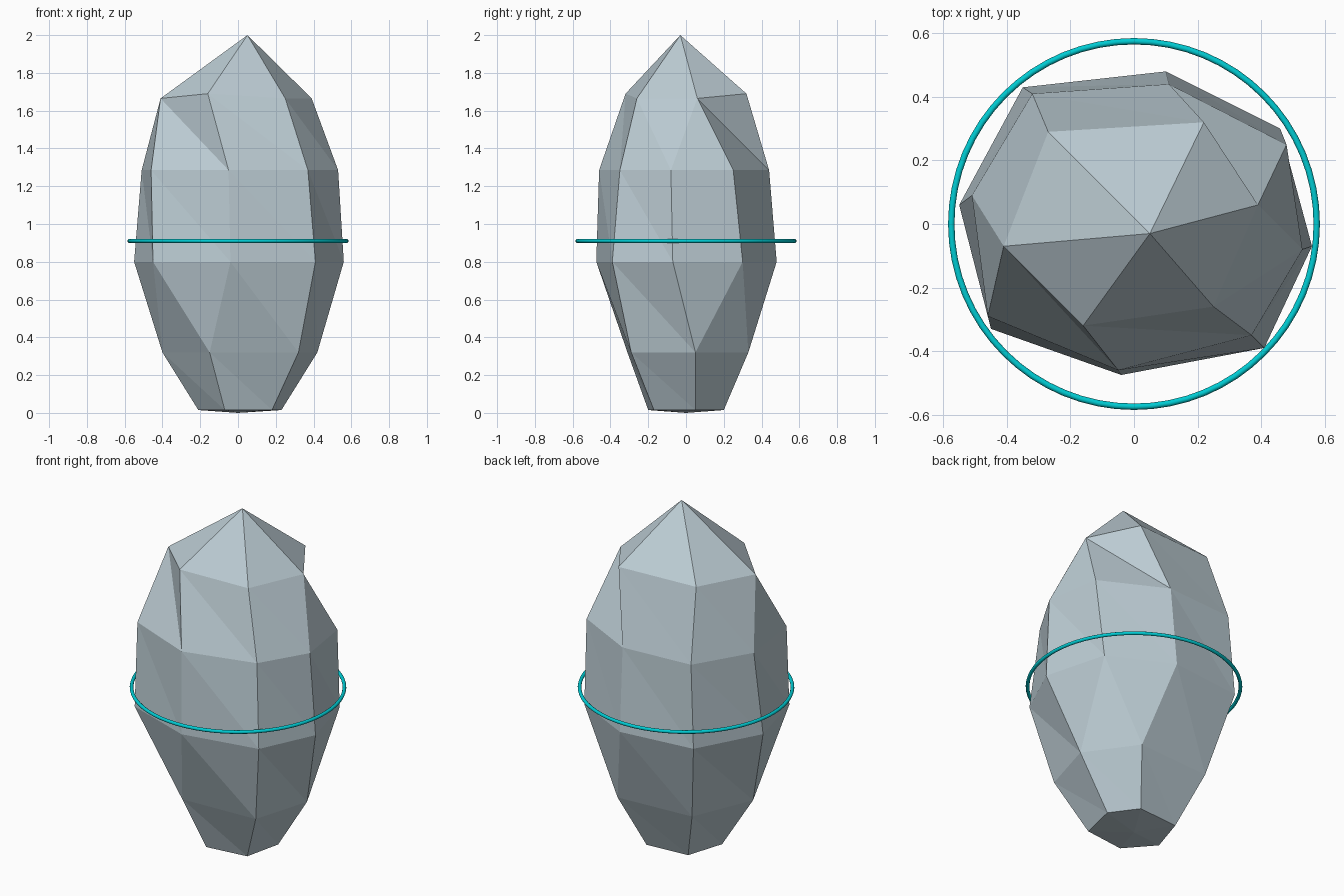
import bpy
import bmesh

cube = bpy.data.objects.get("Cube")
if cube:
    bpy.data.objects.remove(cube, do_unlink=True)


def make_material(name, colour):
    mat = bpy.data.materials.new(name)
    mat.use_nodes = True
    mat.diffuse_color = (*colour, 1)
    bsdf = mat.node_tree.nodes["Principled BSDF"]
    bsdf.inputs["Base Color"].default_value = (*colour, 1)
    return mat


stone_grey = make_material("pale blue grey stone", (0.50, 0.60, 0.65))
teal = make_material("bright teal", (0.0, 0.60, 0.65))

# Outlines: counter-clockwise from the +x side
BASE = [(0.23, 0.05), (0.12, 0.20), (-0.14, 0.18), (-0.21, -0.04), (-0.07, -0.20), (0.18, -0.17)]
LOW = [(0.42, 0.05), (0.22, 0.33), (-0.25, 0.30), (-0.40, -0.06), (-0.15, -0.31), (0.32, -0.29)]
BELLY = [(0.56, -0.07), (0.46, 0.30), (0.10, 0.48), (-0.35, 0.43),
         (-0.55, 0.06), (-0.45, -0.33), (-0.04, -0.475), (0.41, -0.39)]
CHEST = [(0.53, -0.08), (0.48, 0.25), (0.11, 0.44), (-0.32, 0.41),
         (-0.51, 0.09), (-0.46, -0.29), (-0.05, -0.46), (0.37, -0.35)]
SHOULDER = [(0.39, 0.06), (0.22, 0.32), (-0.27, 0.29), (-0.41, -0.07), (-0.16, -0.32), (0.25, -0.26)]
# Six-sided rings meet eight-sided ones by sharing two corners
SHARED = [0, 0, 1, 2, 3, 3, 4, 5]

bm = bmesh.new()


def add_ring(points, z, share=False):
    verts = [bm.verts.new((x, y, z)) for x, y in points]
    return [verts[i] for i in SHARED] if share else verts


def add_triangle(*verts):
    if len(set(verts)) == 3:
        bm.faces.new(verts)


def bridge(low, high):
    for i in range(len(low)):
        j = (i + 1) % len(low)
        add_triangle(low[i], low[j], high[i])
        add_triangle(low[j], high[j], high[i])


def fan(ring, tip):
    for i, vert in enumerate(ring):
        add_triangle(vert, ring[(i + 1) % len(ring)], tip)


# Faceted crystal body
rings = [add_ring(BASE, 0.015, True), add_ring(LOW, 0.32, True), add_ring(BELLY, 0.8),
         add_ring(CHEST, 1.285), add_ring(SHOULDER, 1.675, True)]
for vert in rings[-1]:
    vert.co.z = 1.69 if vert.co.y > 0.1 or vert.co.y < -0.3 else 1.665
for low, high in zip(rings, rings[1:]):
    bridge(low, high)
fan(rings[-1], bm.verts.new((0.05, -0.03, 2)))
fan(rings[0], bm.verts.new((0, 0, 0)))
bmesh.ops.recalc_face_normals(bm, faces=bm.faces)
mesh = bpy.data.meshes.new("crystal_body")
bm.to_mesh(mesh)
bm.free()
mesh.materials.append(stone_grey)
bpy.context.collection.objects.link(bpy.data.objects.new("crystal_body", mesh))

# Thin hoop around the middle
bpy.ops.mesh.primitive_torus_add(location=(0, 0, 0.91), major_radius=0.575, minor_radius=0.01,
                                 major_segments=64, minor_segments=10)
hoop = bpy.context.object
hoop.name = "floating_hoop"
hoop.data.materials.append(teal)
bpy.ops.object.shade_smooth()
